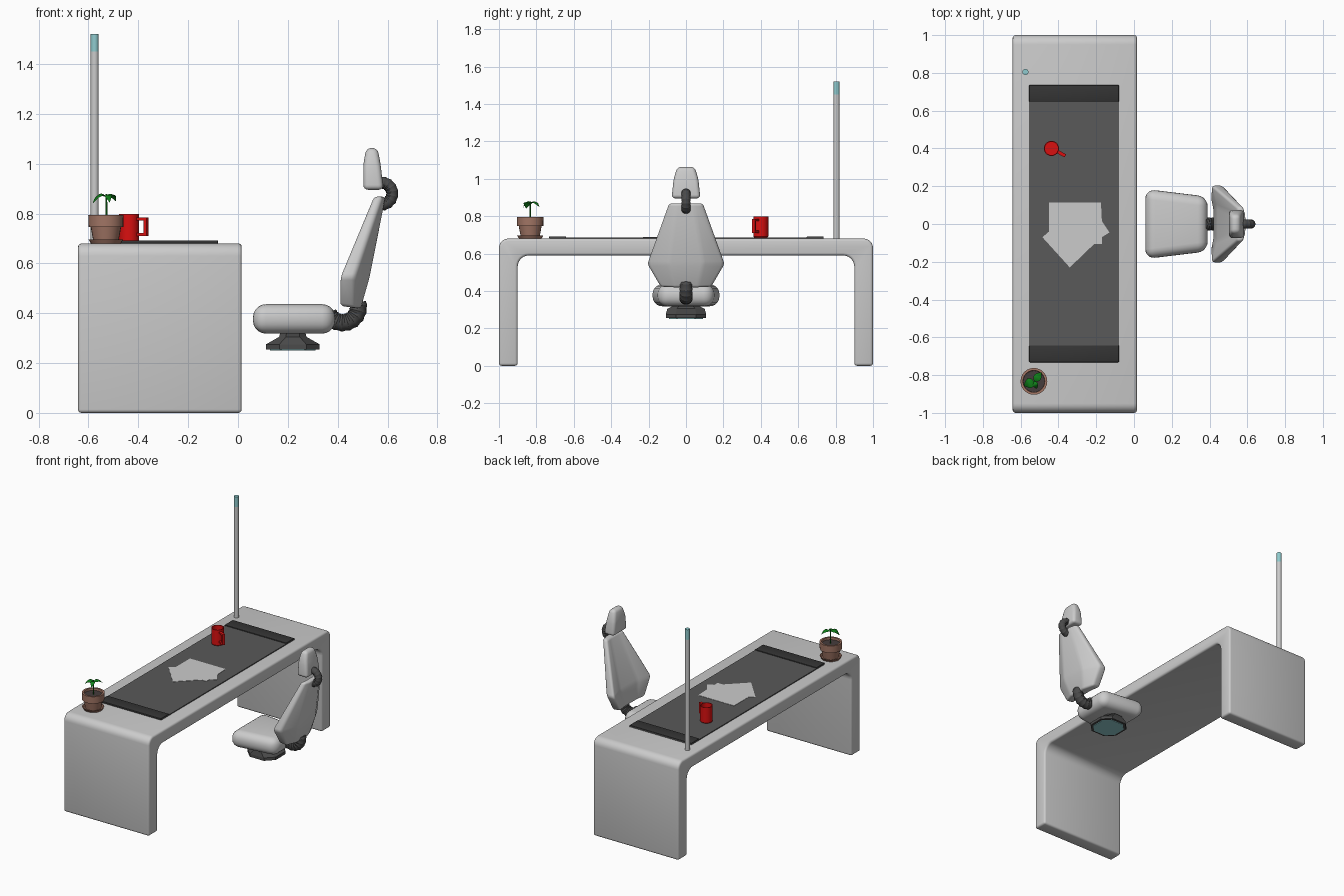
import bpy, bmesh
from math import sin, cos, pi, radians
from mathutils import Vector, Matrix

cube = bpy.data.objects.get("Cube")
if cube:
    bpy.data.objects.remove(cube, do_unlink=True)


def material(name, r, g, b):
    m = bpy.data.materials.new(name)
    m.use_nodes = True
    m.diffuse_color = (r, g, b, 1)
    bsdf = next(n for n in m.node_tree.nodes if n.type == 'BSDF_PRINCIPLED')
    bsdf.inputs["Base Color"].default_value = (r, g, b, 1)
    return m


white = material("light grey", .6, .6, .6)
mat_grey = material("mat grey", .1, .1, .1)
black = material("charcoal", .035, .035, .035)
rubber = material("rubber grey", .07, .07, .07)
red = material("red", .7, .005, .005)
clay = material("clay brown", .36, .18, .13)
soil_col = material("soil", .06, .045, .045)
green = material("leaf green", .005, .22, .01)
teal = material("pale teal", .28, .6, .62)


def loft(name, rings, mat, bevel=0, segments=3, min_angle=0, smooth=35):
    """Skin a list of equal point rings, cap the ends, round the edges."""
    bm = bmesh.new()
    vs = [[bm.verts.new(p) for p in ring] for ring in rings]
    n = len(vs[0])
    for a, b in zip(vs, vs[1:]):
        for i in range(n):
            j = (i + 1) % n
            bm.faces.new((a[i], a[j], b[j], b[i]))
    bm.faces.new(vs[0][::-1])
    bm.faces.new(vs[-1])
    bmesh.ops.recalc_face_normals(bm, faces=bm.faces[:])
    if bevel:
        edges = [e for e in bm.edges if e.calc_face_angle(0) > radians(min_angle)]
        bmesh.ops.bevel(bm, geom=edges, offset=bevel, segments=segments,
                        profile=.5, affect='EDGES', clamp_overlap=True)
    return finish(name, bm, mat, smooth)


def finish(name, bm, mat, smooth):
    me = bpy.data.meshes.new(name)
    bm.to_mesh(me)
    bm.free()
    me.materials.append(mat)
    ob = bpy.data.objects.new(name, me)
    bpy.context.collection.objects.link(ob)
    if smooth:
        bpy.ops.object.select_all(action='DESELECT')
        ob.select_set(True)
        bpy.context.view_layer.objects.active = ob
        bpy.ops.object.shade_smooth_by_angle(angle=radians(smooth))
    return ob


def lathe(name, x, y, profile, mat, n=24):
    rings = [[(x + r * cos(2 * pi * i / n), y + r * sin(2 * pi * i / n), z)
              for i in range(n)] for r, z in profile]
    return loft(name, rings, mat)


def box(name, x0, x1, y0, y1, z0, z1, mat, bevel=0):
    base = [(x0, y0), (x1, y0), (x1, y1), (x0, y1)]
    return loft(name, [[(x, y, z) for x, y in base] for z in (z0, z1)], mat, bevel, 2)


def arc(cx, cy, r, a0, a1, steps=6):
    return [(cx + r * cos(radians(a0 + (a1 - a0) * i / steps)),
             cy + r * sin(radians(a0 + (a1 - a0) * i / steps))) for i in range(steps + 1)]


# Desk: arch profile in y-z, run along x
half = ([(.9, 0), (1, 0)] + arc(.95, .63, .05, 0, 90))
inner = arc(.84, .53, .06, 90, 0)
right_half = inner + half
profile = right_half + [(-y, z) for y, z in reversed(right_half)]
loft("desk", [[(x, y, z) for y, z in profile] for x in (-.642, .015)], white,
     bevel=.014, min_angle=60)

# Desk mat with end bars and an arrow plate
box("desk_mat", -.555, -.08, -.73, .735, .679, .686, mat_grey)
for name, y in (("front_mat_bar", -.687), ("rear_mat_bar", .69)):
    box(name, -.555, -.08, y - .045, y + .045, .68, .692, black, .004)
arrow = [(-.45, .115), (-.175, .115), (-.17, .015), (-.13, -.045), (-.17, -.07),
         (-.17, -.105), (-.21, -.105), (-.34, -.23), (-.485, -.07), (-.45, -.04)]
loft("mat_arrow", [[(x, y, z) for x, y in arrow] for z in (.685, .688)], white, smooth=0)

# Light pole
lathe("pole", -.575, .805, [(.016, .675), (.016, 1.45)], white, 16)
lathe("pole_tip", -.575, .805, [(.016, 1.45), (.016, 1.52)], teal, 16)

# Mug
mx, my = -.437, .4
lathe("mug", mx, my, [(.036, .687), (.04, .692), (.04, .798), (.035, .798), (.035, .7)], red)
handle = [(.037, .785), (.083, .785), (.083, .71), (.037, .71),
          (.037, .722), (.071, .722), (.071, .773), (.037, .773)]
ob = loft("mug_handle", [[(x, y, z) for x, z in handle] for y in (-.009, .009)], red)
ob.matrix_world = Matrix.Translation((mx, my, 0)) @ Matrix.Rotation(radians(-28), 4, 'Z')

# Potted plant
px, py = -.53, -.833
lathe("saucer", px, py, [(.06, .68), (.07, .696), (.064, .696), (.058, .69)], clay)
lathe("pot", px, py, [(.05, .686), (.061, .746), (.07, .746), (.071, .795),
                      (.058, .795), (.056, .77)], clay)
lathe("soil", px, py, [(.05, .76), (.058, .78)], soil_col)
lathe("stem", px + .002, py, [(.004, .775), (.003, .878)], green, 8)


def leaf(name, tip, width, rise):
    base, tip = Vector((px + .002, py, .868)), Vector(tip)
    side = (tip - base).cross(Vector((0, 0, 1))).normalized()
    bm = bmesh.new()
    rows = []
    for i in range(7):
        t = i / 6
        c = base.lerp(tip, t) + Vector((0, 0, rise * sin(pi * t)))
        w = width * (sin(pi * t ** .8) + .05)
        fold = Vector((0, 0, -.3 * w))
        rows.append([bm.verts.new(c + o) for o in (side * -w + fold, Vector(), side * w + fold)])
    for a, b in zip(rows, rows[1:]):
        for k in (0, 1):
            bm.faces.new((a[k], a[k + 1], b[k + 1], b[k]))
    finish(name, bm, green, 60)


leaf("large_leaf", (-.583, -.855, .842), .026, .024)
leaf("small_leaf", (-.49, -.785, .85), .02, .02)
leaf("top_leaf", (-.515, -.872, .845), .015, .018)

# Chair seat: tapered cushion
plan = [(.06, -.185), (.39, -.145), (.39, .145), (.06, .185)]
loft("seat", [[(x, y, z) for x, y in plan] for z in (.318, .436)], white, .052, 5, smooth=60)


# Chair back: winged shell with a slightly hollow front
def back_ring(z, xf, xb, w, hollow, wing):
    side = [(xf + hollow, .45 * w), (xf, w), (xf + wing, w), (xb, .45 * w)]
    dz = -.15 * (z < .5)
    return [(x, y, z + dz * (x - xf)) for x, y in
            side + [(x, -y) for x, y in reversed(side)]]


loft("chair_back", [back_ring(.43, .408, .492, .135, .012, .06),
                    back_ring(.545, .408, .528, .206, .03, .06),
                    back_ring(.868, .545, .592, .09, .006, .035)],
     white, .014, 3, smooth=60)

# Headrest
head = [(.895, .503, .584, .077), (1.0, .503, .572, .066), (1.063, .515, .56, .046)]
loft("headrest", [[(a, -w, z), (b, -w, z), (b, w, z), (a, w, z)] for z, a, b, w in head],
     white, .02, 4, smooth=60)


# Ribbed bent hoses joining seat, back and headrest
def hose(name, cx, cz, bend, r, a0, a1, steps):
    rings = []
    for i in range(steps + 1):
        a = radians(a0 + (a1 - a0) * i / steps)
        rr = r * (1 if i % 2 else .9)
        rings.append([(cx + (bend + rr * cos(t)) * cos(a), rr * sin(t),
                       cz + (bend + rr * cos(t)) * sin(a))
                      for t in (2 * pi * k / 16 for k in range(16))])
    loft(name, rings, rubber, smooth=30)


hose("lower_hose", .42, .425, .063, .036, -160, 15, 18)
hose("upper_hose", .575, .88, .044, .025, -110, 110, 20)


# Hover base: faceted dark shell with a glowing underside
def octagon(rx, ry, z):
    return [(.22 + rx * x, ry * y, z) for x, y in
            ((1, -.5), (1, .5), (.5, 1), (-.5, 1), (-1, .5), (-1, -.5), (-.5, -1), (.5, -1))]


loft("base_shell", [octagon(.108, .108, .255), octagon(.108, .108, .275),
                    octagon(.055, .1, .305), octagon(.05, .06, .325)], rubber, smooth=0)
loft("base_glow", [octagon(.092, .092, .251), octagon(.092, .092, .257)], teal, smooth=0)
